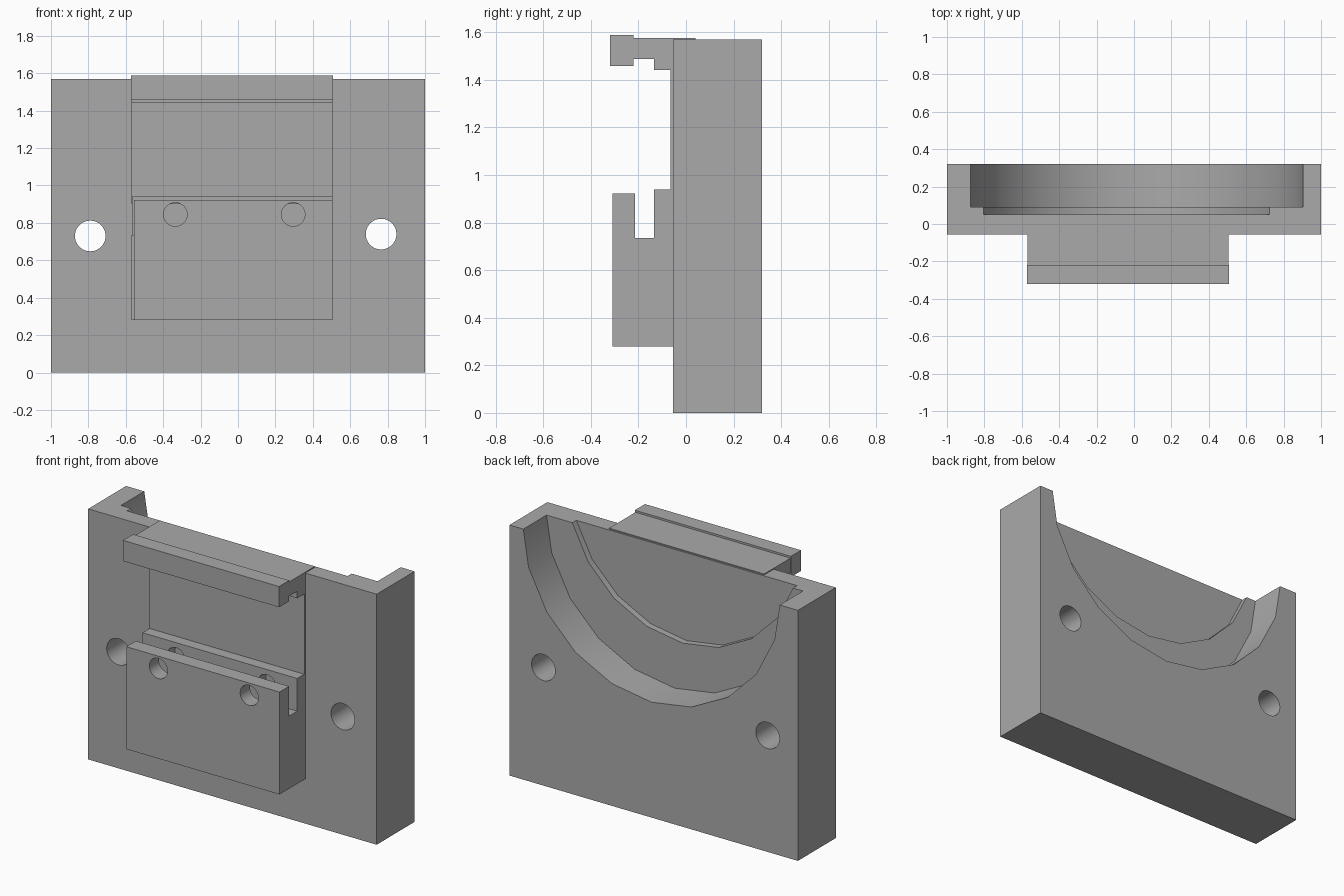
import bpy, bmesh, math
from mathutils import Matrix

cube = bpy.data.objects.get("Cube")
if cube:
    bpy.data.objects.remove(cube, do_unlink=True)

grey = bpy.data.materials.new("plain grey")
colour = (0.4, 0.4, 0.4, 1)
grey.diffuse_color = colour
grey.use_nodes = True
grey.node_tree.nodes["Principled BSDF"].inputs["Base Color"].default_value = colour


def finish(name, bm):
    bmesh.ops.recalc_face_normals(bm, faces=bm.faces)
    mesh = bpy.data.meshes.new(name)
    bm.to_mesh(mesh)
    bm.free()
    mesh.materials.append(grey)
    ob = bpy.data.objects.new(name, mesh)
    bpy.context.collection.objects.link(ob)
    return ob


def extrude_profile(name, x0, x1, profile):
    """Extrude a (y, z) outline along x."""
    bm = bmesh.new()
    face = bm.faces.new([bm.verts.new((x0, y, z)) for y, z in profile])
    ext = bmesh.ops.extrude_face_region(bm, geom=[face])["geom"]
    verts = [v for v in ext if isinstance(v, bmesh.types.BMVert)]
    bmesh.ops.translate(bm, verts=verts, vec=(x1 - x0, 0, 0))
    return finish(name, bm)


def box(name, x0, x1, y0, y1, z0, z1):
    return extrude_profile(name, x0, x1, [(y0, z0), (y1, z0), (y1, z1), (y0, z1)])


def drill(ob, x, z, radius, y0, y1, sides=48):
    """Cut a round hole along y between two depths."""
    bm = bmesh.new()
    place = Matrix.Translation((x, (y0 + y1) / 2, z)) @ Matrix.Rotation(math.pi / 2, 4, "X")
    bmesh.ops.create_cone(bm, cap_ends=True, segments=sides, radius1=radius,
                          radius2=radius, depth=y1 - y0, matrix=place)
    cutter = finish(ob.name + "_cutter", bm)
    mod = ob.modifiers.new("hole", "BOOLEAN")
    mod.operation = "DIFFERENCE"
    mod.solver = "EXACT"
    mod.object = cutter
    bpy.context.view_layer.objects.active = ob
    bpy.ops.object.modifier_apply(modifier=mod.name)
    bpy.data.objects.remove(cutter, do_unlink=True)


# Main plate with stepped round recess in the back and two mounting holes
plate = box("main_plate", -1, 1, -0.055, 0.32, 0, 1.57)
drill(plate, 0.015, 1.62, 0.897, 0.09, 0.5, 20)
drill(plate, -0.04, 1.83, 0.81, 0.05, 0.2, 20)
for x, z in ((-0.79, 0.73), (0.765, 0.74)):
    drill(plate, x, z, 0.082, -0.3, 0.6)

# Bracket on the front
left, right = -0.57, 0.505
box("bracket_back", left, right, -0.065, -0.05, 0.9, 1.5)
extrude_profile("upper_arm", left, right, [
    (-0.22, 1.487), (-0.135, 1.487), (-0.135, 1.442), (-0.05, 1.442),
    (-0.05, 1.5), (0.04, 1.5), (0.04, 1.576), (-0.22, 1.576)])
box("upper_lip", left - 0.003, right + 0.004, -0.32, -0.22, 1.458, 1.588)
inner = box("lower_inner_wall", left + 0.003, right, -0.135, -0.055, 0.28, 0.94)
box("lower_spacer", left, right, -0.215, -0.135, 0.28, 0.735)
outer = box("lower_outer_wall", -0.557, right, -0.31, -0.215, 0.28, 0.922)

# Screw holes through both lower walls
for x in (-0.335, 0.295):
    for wall in (inner, outer):
        drill(wall, x, 0.845, 0.063, -0.5, 0.1)

# Smooth the round walls while keeping corners crisp
for ob in (plate, inner, outer):
    bpy.ops.object.select_all(action="DESELECT")
    ob.select_set(True)
    bpy.context.view_layer.objects.active = ob
    bpy.ops.object.shade_smooth_by_angle(angle=math.radians(30))
